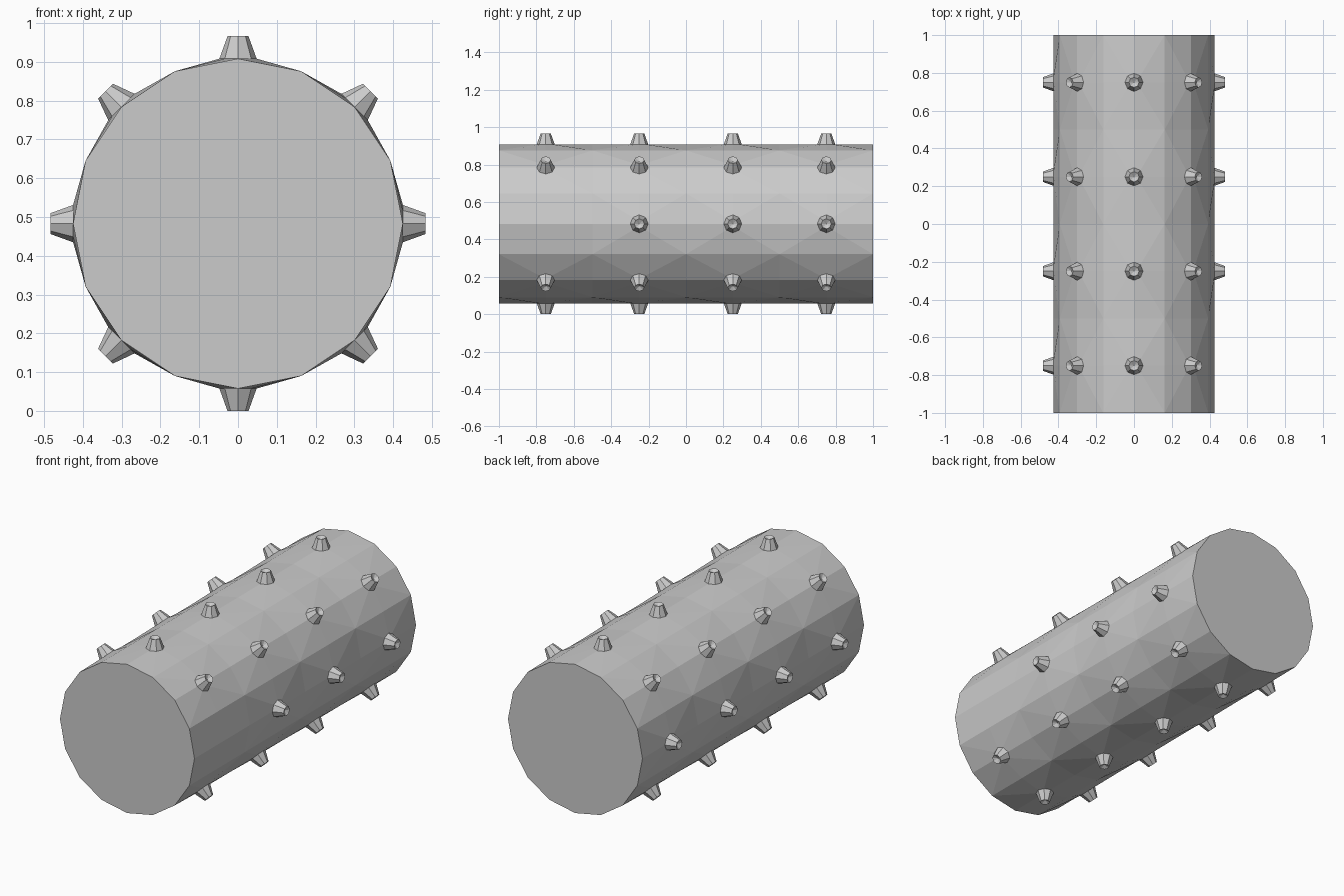
import bpy, bmesh
from math import sin, cos, pi
from mathutils import Matrix, Vector

if "Cube" in bpy.data.objects:
    bpy.data.objects.remove(bpy.data.objects["Cube"], do_unlink=True)

RADIUS, CENTER_Z, SIDES = 0.425, 0.483, 16
BASE_R, TIP_R, STUD_H = 0.048, 0.027, 0.058
ROWS = (-0.75, -0.25, 0.25, 0.75)

grey = bpy.data.materials.new("plain_grey")
grey.use_nodes = True
colour = (0.6, 0.6, 0.6, 1)
grey.diffuse_color = colour
grey.node_tree.nodes["Principled BSDF"].inputs["Base Color"].default_value = colour


def add_object(name, mesh, matrix):
    ob = bpy.data.objects.new(name, mesh)
    ob.matrix_world = matrix
    bpy.context.collection.objects.link(ob)
    return ob


def to_mesh(bm, name):
    bmesh.ops.recalc_face_normals(bm, faces=bm.faces)
    mesh = bpy.data.meshes.new(name)
    bm.to_mesh(mesh)
    bm.free()
    mesh.materials.append(grey)
    return mesh


def outward(k):
    """Direction of ridge k, clockwise from the top."""
    a = 2 * pi * k / SIDES
    return Vector((sin(a), 0, cos(a)))


def has_stud(k, y):
    # one stud is absent on the left side at the front
    return not (k == 4 and y == ROWS[0])


along = Vector((0, 1, 0))

# Roller body: each patch joins the ridge grid to an eight-sided stud seat
bm = bmesh.new()
rings = [[bm.verts.new(outward(k) * RADIUS + along * (j / 4 - 1))
          for k in range(SIDES)] for j in range(9)]
bm.faces.new(rings[0])
bm.faces.new(rings[-1])
around = [(-1, -1), (0, -1), (1, -1), (1, 0), (1, 1), (0, 1), (-1, 1), (-1, 0)]
for k in range(0, SIDES, 2):
    out = outward(k)
    side = along.cross(out)
    for j in range(1, 9, 2):
        y = j / 4 - 1
        rim = [rings[j + dj][(k + dk) % SIDES] for dk, dj in around]
        if has_stud(k, y):
            seat = [bm.verts.new(out * RADIUS + along * y
                                 + (side * dk + along * dj).normalized() * BASE_R)
                    for dk, dj in around]
            bm.faces.new(seat)
            for i in range(8):
                n = (i + 1) % 8
                bm.faces.new((rim[i], rim[n], seat[n], seat[i]))
        else:
            for i in range(1, 9, 2):
                c = rings[j][k]
                corner = (i + 1) % 8
                bm.faces.new((c, rim[i], rim[corner], rim[(i + 2) % 8]))
bmesh.ops.delete(bm, geom=[v for v in bm.verts if not v.link_faces], context='VERTS')
add_object("roller_body", to_mesh(bm, "roller_body"),
           Matrix.Translation((0, 0, CENTER_Z)))

# Tapered stud with a small sunken tip
bm = bmesh.new()
bmesh.ops.create_cone(bm, cap_ends=True, segments=8, radius1=BASE_R, radius2=TIP_R,
                      depth=STUD_H, matrix=Matrix.Translation((0, 0, STUD_H / 2)))
tip = max(bm.faces, key=lambda f: f.calc_center_median().z)
poke = bmesh.ops.poke(bm, faces=[tip])
poke["verts"][0].co.z -= 0.015
stud_mesh = to_mesh(bm, "stud")

# Eight rows of studs around the body
for k in range(0, SIDES, 2):
    turn = Matrix.Rotation(2 * pi * k / SIDES, 4, 'Y')
    for y in ROWS:
        if has_stud(k, y):
            place = Matrix.Translation(outward(k) * RADIUS + Vector((0, y, CENTER_Z)))
            add_object("stud", stud_mesh, place @ turn)
